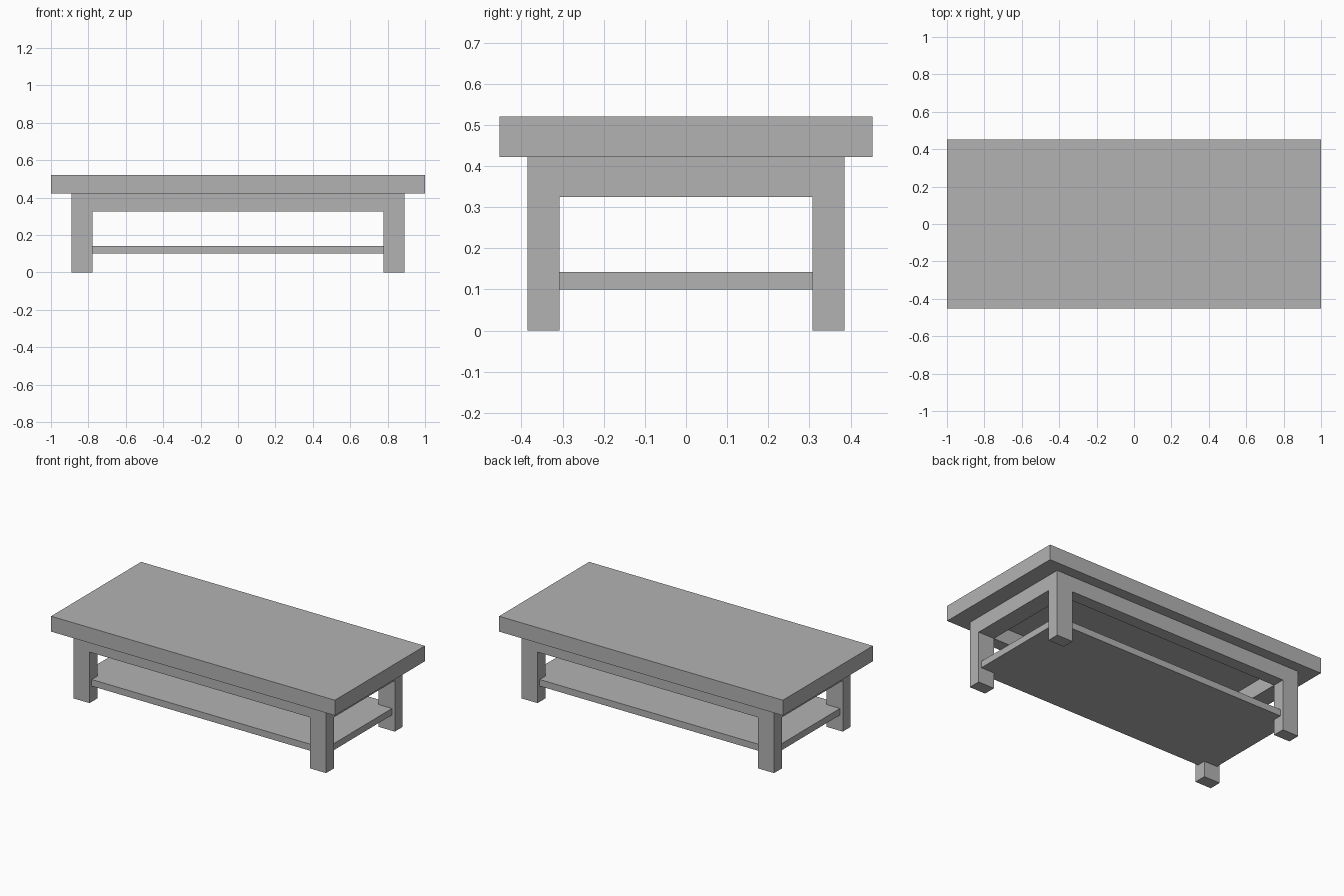
import bpy

old = bpy.data.objects.get("Cube")
if old:
    bpy.data.objects.remove(old, do_unlink=True)

grey = bpy.data.materials.new("plain grey")
grey.use_nodes = True
grey.diffuse_color = (0.45, 0.45, 0.45, 1)
grey.node_tree.nodes["Principled BSDF"].inputs["Base Color"].default_value = grey.diffuse_color


def box(name, low, high):
    """Axis-aligned box between two opposite corners."""
    centre = [(a + b) / 2 for a, b in zip(low, high)]
    bpy.ops.mesh.primitive_cube_add(size=1, location=centre)
    ob = bpy.context.object
    ob.name = name
    ob.scale = [b - a for a, b in zip(low, high)]
    bpy.ops.object.transform_apply(location=False, rotation=False, scale=True)
    ob.data.materials.append(grey)
    return ob


OUT_X, OUT_Y = 0.89, 0.385    # outer faces of the frame
IN_X, IN_Y = 0.777, 0.307     # inner faces of the frame
APRON_Z, TOP_Z = 0.325, 0.422

# Table top and lower shelf, the shelf let into the legs
box("table_top", (-1, -0.453, TOP_Z), (1, 0.453, 0.52))
box("shelf", (-0.87, -0.363, 0.1), (0.87, 0.363, 0.142))

# Square legs at the four corners
for x_name, sx in (("left", 1), ("right", -1)):
    for y_name, sy in (("front", -1), ("back", 1)):
        xs = sorted((sx * IN_X, sx * OUT_X))
        ys = sorted((sy * IN_Y, sy * OUT_Y))
        box(f"{y_name}_{x_name}_leg", (xs[0], ys[0], 0), (xs[1], ys[1], TOP_Z))

# Apron rails flush with the legs
for name, s in (("front", -1), ("back", 1)):
    ys = sorted((s * IN_Y, s * OUT_Y))
    box(f"{name}_apron", (-IN_X, ys[0], APRON_Z), (IN_X, ys[1], TOP_Z))
for name, s in (("left", 1), ("right", -1)):
    xs = sorted((s * IN_X, s * OUT_X))
    box(f"{name}_apron", (xs[0], -IN_Y, APRON_Z), (xs[1], IN_Y, TOP_Z))
